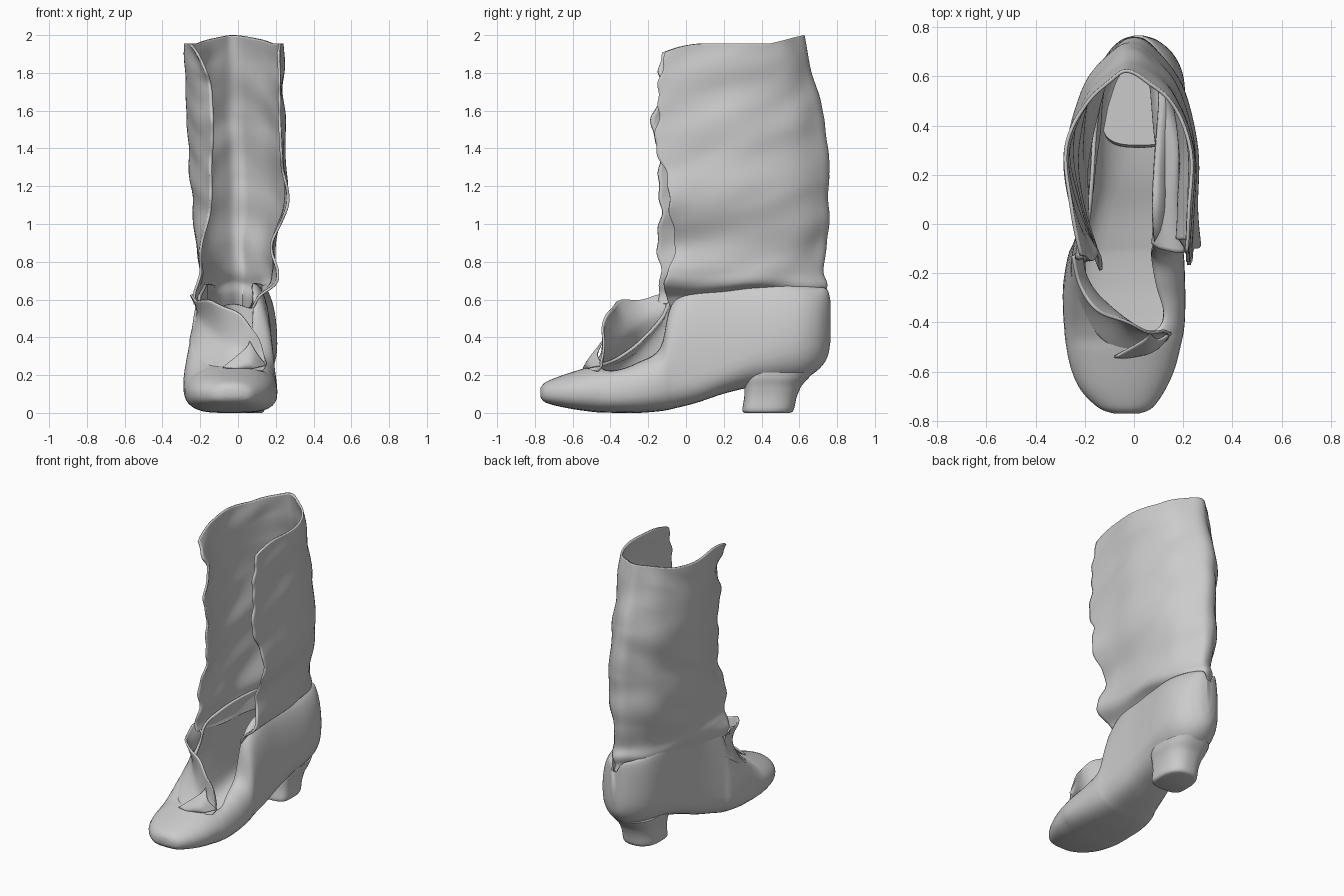
import bpy, bmesh, math
from mathutils import Vector, noise

if "Cube" in bpy.data.objects:
    bpy.data.objects.remove(bpy.data.objects["Cube"])


def spline(pts, n):
    """Catmull-Rom samples through tuples of any length."""
    out, last = [], len(pts) - 1
    for k in range(n + 1):
        s = k / n * last
        i = min(int(s), last - 1)
        t = s - i
        a, b, c, d = (pts[max(0, min(last, i + j))] for j in (-1, 0, 1, 2))
        out.append([0.5 * (2 * q + (r - p) * t + (2 * p - 5 * q + 4 * r - w) * t ** 2
                    + (3 * q - p - 3 * r + w) * t ** 3) for p, q, r, w in zip(a, b, c, d)])
    return out


def loft(name, rows, closed=False, caps=False, thick=0.0):
    """Skin rows of points into a smooth sheet or solid."""
    bm = bmesh.new()
    grid = [[bm.verts.new(p) for p in row] for row in rows]
    n = len(grid[0])
    for a, b in zip(grid, grid[1:]):
        for i in range(n if closed else n - 1):
            j = (i + 1) % n
            bm.faces.new((a[i], a[j], b[j], b[i]))
    if caps:
        bm.faces.new(grid[0])
        bm.faces.new(grid[-1])
    bmesh.ops.remove_doubles(bm, verts=bm.verts, dist=0.0008)
    bmesh.ops.recalc_face_normals(bm, faces=bm.faces)
    me = bpy.data.meshes.new(name)
    bm.to_mesh(me)
    bm.free()
    ob = bpy.data.objects.new(name, me)
    bpy.context.collection.objects.link(ob)
    if thick:
        m = ob.modifiers.new("thickness", 'SOLIDIFY')
        m.thickness, m.offset = thick, 0
    for o in bpy.context.selected_objects:
        o.select_set(False)
    ob.select_set(True)
    bpy.context.view_layer.objects.active = ob
    bpy.ops.object.shade_smooth_by_angle(angle=math.radians(50))
    return ob


# Foot: y, sole z, left x, right x, left top z, right top z, left top x, right top x
foot = [
    (-.762, .085, -.08, .02, .13, .13, -.03, -.03),
    (-.74, .062, -.14, .07, .155, .155, -.03, -.03),
    (-.67, .042, -.21, .12, .185, .185, -.03, -.03),
    (-.58, .025, -.25, .16, .215, .215, -.03, -.03),
    (-.48, .012, -.27, .185, .245, .245, -.03, -.03),
    (-.43, .01, -.275, .195, .26, .22, -.08, .09),
    (-.36, .008, -.28, .2, .29, .22, -.15, .12),
    (-.25, .008, -.28, .2, .37, .26, -.19, .09),
    (-.13, .018, -.26, .195, .5, .34, -.2, .07),
    (-.07, .03, -.235, .185, .61, .57, -.2, .08),
    (.05, .06, -.2, .18, .66, .67, -.18, .075),
    (.2, .11, -.17, .18, .68, .68, -.17, .08),
    (.35, .145, -.165, .19, .68, .68, -.16, .09),
    (.5, .165, -.16, .2, .68, .68, -.14, .1),
    (.61, .185, -.14, .19, .67, .67, -.11, .09),
    (.69, .23, -.1, .15, .66, .66, -.07, .07),
    (.74, .295, -.05, .09, .65, .65, -.03, .05),
    (.757, .38, .0, .04, .59, .59, .005, .035),
]
rows = []
for y, zb, xl, xr, zl, zr, tl, tr in spline(foot, 85):
    if y < -.485:
        zl = zr = (zl + zr) / 2
        tl = tr = -.03
    c = (xl + xr) / 2
    e = .55 + .4 * min(1, max(0, (y - .1) / .25))   # rounder above the heel

    def side(xs, zt, xt):
        """Half section from the top edge down to the sole centre."""
        zs = zb + min(.14 + max(0, y - .2) * .2, .45 * (zt - zb))
        pts = []
        for i in range(9):
            a = math.pi / 2 * (1 - i / 8)
            pts.append((xt + (xs - xt) * abs(math.cos(a)) ** .9, y, zs + (zt - zs) * math.sin(a)))
        for i in range(1, 9):
            a = math.pi / 2 * i / 8
            pts.append((c + (xs - c) * abs(math.cos(a)) ** e, y, zs - (zs - zb) * math.sin(a) ** .8))
        return pts
    rows.append(side(xl, zl, tl) + side(xr, zr, tr)[-2::-1])
loft("foot", rows, caps=True, thick=.016)

# Heel block: z, front y, back y, half width
rings = []
for z, y0, y1, w in spline([(0, .31, .55, .105), (.015, .298, .57, .12), (.08, .308, .585, .122),
                            (.14, .31, .61, .132), (.18, .31, .645, .145), (.215, .32, .675, .15)], 16):
    ring = []
    for i in range(40):
        a = 2 * math.pi * i / 40
        ca, sa = math.cos(a), math.sin(a)
        e = .35 if sa < 0 else .95            # flat breast, rounded back
        ring.append((.02 + w * math.copysign(abs(ca) ** .8, ca),
                     (y0 + y1) / 2 + (y1 - y0) / 2 * math.copysign(abs(sa) ** e, sa), z))
    rings.append(ring)
loft("heel", rings, closed=True, caps=True)

# Shaft: z, back y, left x, right x, left/right front y, left/right front x
shaft = [
    (.58, .735, -.16, .09, -.13, -.10, -.22, .08),
    (.64, .735, -.175, .115, -.14, -.11, -.23, .12),
    (.69, .745, -.19, .17, -.15, -.11, -.22, .19),
    (.76, .715, -.19, .185, -.15, -.07, -.20, .20),
    (.9, .74, -.215, .195, -.14, -.07, -.19, .18),
    (1.1, .75, -.235, .25, -.15, -.08, -.15, .265),
    (1.3, .75, -.245, .245, -.13, -.12, -.14, .23),
    (1.5, .735, -.265, .24, -.17, -.16, -.13, .22),
    (1.7, .685, -.27, .23, -.14, -.14, -.14, .22),
    (1.85, .65, -.275, .23, -.14, -.14, -.17, .22),
    (2.0, .625, -.275, .23, -.12, -.11, -.21, .21),
]
rows = []
for z, yb, xl, xr, fl, fr, ql, qr in spline(shaft, 110):
    v = max(0, (z - .6) / 1.4)
    f = .75 - .06 * v
    xb = .02 - .05 * v
    ys = .3 + .6 * (yb - .3)
    wave = .012 * math.sin(z * 19) + .006 * math.sin(z * 43)
    ctrl = [(ql, fl + wave), ((ql + 2 * xl) / 3 - .005, .06), (xl, .3), (xl * f, ys),
            (xl * .4 * f + xb * .5, yb - .035), (xb, yb), (xr * .4 * f + xb * .5, yb - .035),
            (xr * f, ys), (xr, .3), ((qr + 2 * xr) / 3, .06), (qr, fr - wave)]
    row = []
    low = max(0, 1 - v * 4)
    for x, y in spline(ctrl, 70):
        # Slouch folds, strongest at the ankle and slanting towards the back
        d = (.018 + .012 * low) * noise.noise(Vector((x * 5, y * 2.6, z * 6 - y * 2)))
        n = Vector((x, (y - .3) * .4)).normalized()
        drop = .045 + .05 * max(0, (.1 - y) / .22) ** 2 if y < .45 else .045 * (1 - (y - .45) / .18)
        tilt = low * .04 * (noise.noise(Vector((x * 5, y * 3, 4))) - .3)
        row.append((x + n.x * d, y + n.y * d, z - max(0, drop) * v ** 6 + tilt))
    rows.append(row)
loft("shaft", rows, thick=.014)

# Tongue flap folded forward over the instep
low = [(-.24, -.09, .44), (-.25, -.2, .36), (-.21, -.36, .27), (-.1, -.49, .235), (.04, -.52, .225), (.13, -.47, .22)]
mid = [(-.215, -.1, .54), (-.2, -.2, .5), (-.13, -.31, .42), (-.03, -.41, .35), (.07, -.45, .3), (.145, -.45, .245)]
top = [(-.25, -.13, .625), (-.22, -.25, .6), (-.12, -.37, .585), (.01, -.415, .52), (.1, -.44, .41), (.15, -.45, .27)]
cols = [spline(e, 40) for e in (low, mid, top)]
rows = []
for i in range(41):
    strip = spline([c[i] for c in cols], 16)
    rows.append([(x, y + .01 * math.sin(i * .4) * j / 16, z + .005 * math.sin(i * .6) * j / 16)
                 for j, (x, y, z) in enumerate(strip)])
loft("tongue", rows, thick=.012)

# Crumpled corner where the tongue meets the vamp
tip = [spline([(.06, -.44, .38), (.1, -.47, .31), (.15, -.44, .25)], 10),
       spline([(.04, -.47, .34), (.06, -.52, .27), (.1, -.5, .24)], 10),
       spline([(-.08, -.54, .24), (-.02, -.54, .235), (.06, -.51, .235)], 10)]
loft("tongue_crease", [spline([c[i] for c in tip], 12) for i in range(11)], thick=.01)
